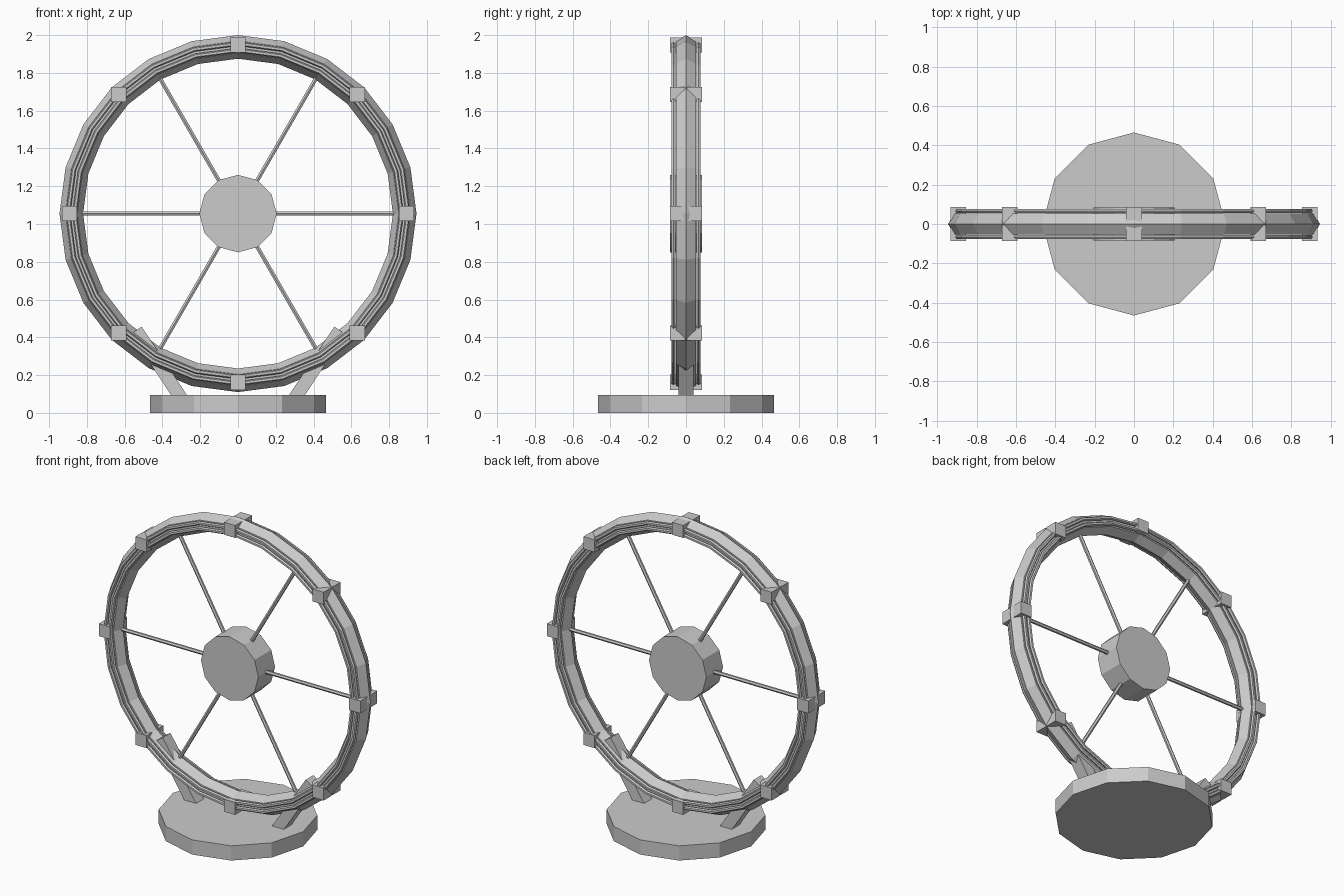
import bpy
from math import sin, cos, pi, radians
from mathutils import Vector

cube = bpy.data.objects.get("Cube")
if cube:
    bpy.data.objects.remove(cube, do_unlink=True)

HUB = Vector((0, 0, 1.055))   # wheel centre
FACE_FRONT = (pi / 2, 0, 0)

grey = bpy.data.materials.new("light grey")
grey.use_nodes = True
grey.diffuse_color = (0.6, 0.6, 0.6, 1)
grey.node_tree.nodes["Principled BSDF"].inputs["Base Color"].default_value = grey.diffuse_color


def finish(name):
    obj = bpy.context.object
    obj.name = name
    obj.data.materials.clear()
    obj.data.materials.append(grey)
    return obj


def ring(name, radius, thickness, sides, y=0):
    bpy.ops.mesh.primitive_torus_add(
        major_radius=radius, minor_radius=thickness, major_segments=24,
        minor_segments=sides, location=HUB + Vector((0, y, 0)), rotation=FACE_FRONT)
    return finish(name)


def drum(name, radius, depth, location, rotation=(0, 0, 0), sides=12):
    bpy.ops.mesh.primitive_cylinder_add(
        vertices=sides, radius=radius, depth=depth, location=location, rotation=rotation)
    return finish(name)


def box(name, size, location, rotation=(0, 0, 0)):
    bpy.ops.mesh.primitive_cube_add(size=1, location=location, rotation=rotation)
    obj = finish(name)
    obj.scale = size
    return obj


# Base disc and hub
drum("base", 0.465, 0.095, (0, 0, 0.0475))
drum("hub", 0.205, 0.17, HUB, FACE_FRONT)

# Main rim, with two thin rails on each face
ring("rim", 0.8825, 0.0625, 6)
for side, label in ((-1, "front"), (1, "back")):
    ring(label + "_outer_rail", 0.9, 0.012, 6, side * 0.066)
    ring(label + "_inner_rail", 0.865, 0.012, 6, side * 0.066)

    # Blocks around the rim
    for i in range(8):
        a = i * pi / 4
        spot = HUB + Vector((0.893 * cos(a), side * 0.046, 0.893 * sin(a)))
        box(f"{label}_block_{i + 1}", (0.08, 0.08, 0.08), spot)

# Spokes
for i in range(6):
    a = i * pi / 3
    middle = HUB + Vector((cos(a), 0, sin(a))) * 0.5
    drum(f"spoke_{i + 1}", 0.012, 0.7, middle, (0, pi / 2 - a, 0), 6)

# Slanted legs joining rim and base
for side, label in ((-1, "right"), (1, "left")):
    box(label + "_leg", (0.07, 0.08, 0.46), (side * 0.412, 0, 0.245),
        (0, side * radians(33.5), 0))
